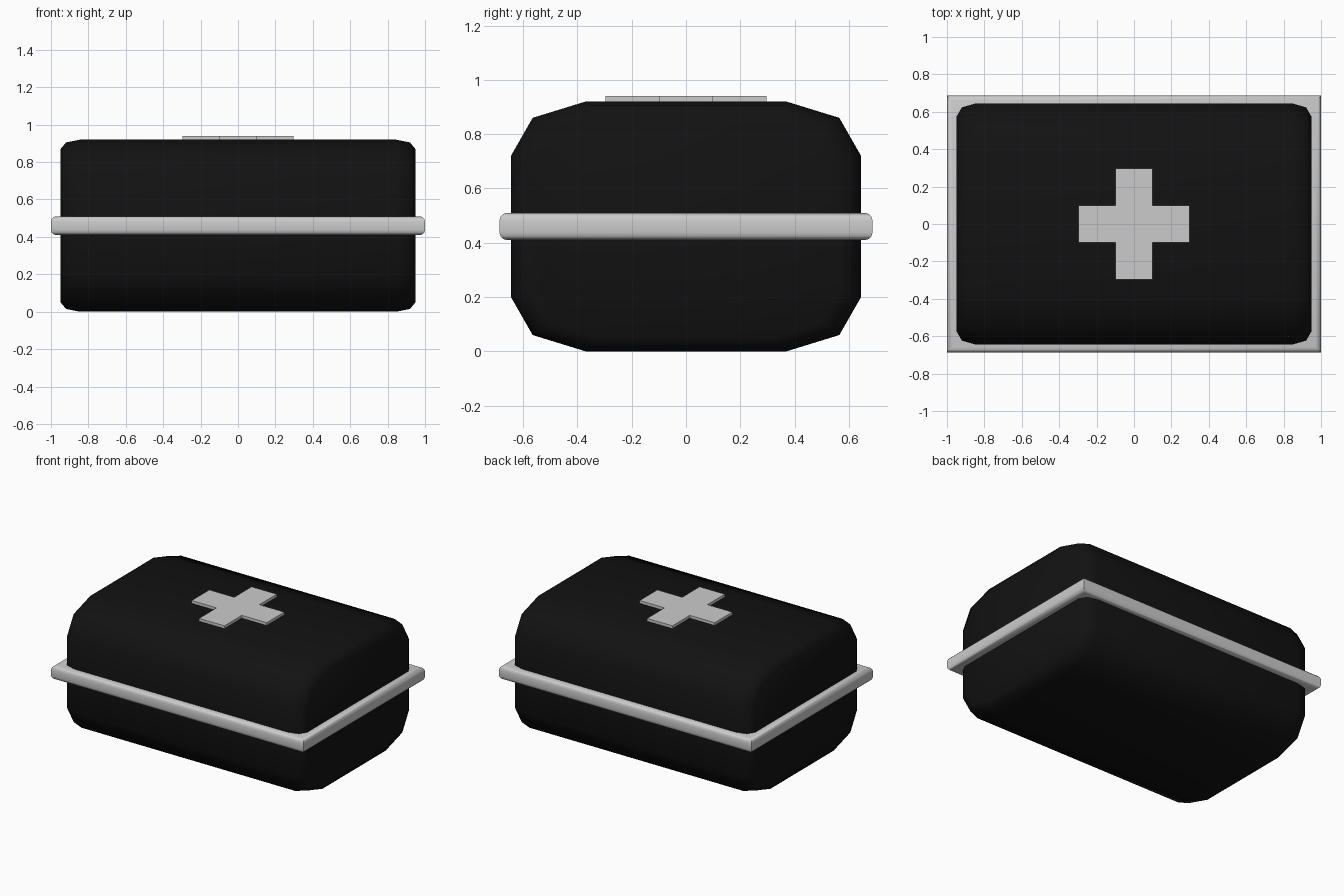
import bpy, bmesh, math

if "Cube" in bpy.data.objects:
    bpy.data.objects.remove(bpy.data.objects["Cube"])


def finish(bm, name, color=None, smooth=None):
    bmesh.ops.recalc_face_normals(bm, faces=bm.faces)
    mesh = bpy.data.meshes.new(name)
    bm.to_mesh(mesh)
    bm.free()
    obj = bpy.data.objects.new(name, mesh)
    bpy.context.collection.objects.link(obj)
    if color:
        mat = bpy.data.materials.new(name + "_paint")
        mat.diffuse_color = color
        mat.use_nodes = True
        mat.node_tree.nodes["Principled BSDF"].inputs["Base Color"].default_value = mat.diffuse_color
        mesh.materials.append(mat)
    if smooth:
        bpy.ops.object.select_all(action='DESELECT')
        obj.select_set(True)
        bpy.context.view_layer.objects.active = obj
        bpy.ops.object.shade_smooth_by_angle(angle=math.radians(smooth))
    return obj


# Case body: chamfered y/z profile lofted along x, with shrunken rings at the ends
MID = 0.46
quarter = [(0.645, 0.26), (0.565, 0.40), (0.37, 0.46)]
profile = (quarter + [(-y, z) for y, z in reversed(quarter)]
           + [(-y, -z) for y, z in quarter] + [(y, -z) for y, z in reversed(quarter)])
half = [(0.95, 0.887), (0.92, 0.967), (0.845, 1.0)]
stations = [(-x, s) for x, s in half] + list(reversed(half))
bm = bmesh.new()
rings = [[bm.verts.new((x, y * s, MID + z * s)) for y, z in profile] for x, s in stations]
n = len(profile)
for a, b in zip(rings, rings[1:]):
    for i in range(n):
        j = (i + 1) % n
        bm.faces.new((a[i], a[j], b[j], b[i]))
bm.faces.new(rings[0])
bm.faces.new(rings[-1])
finish(bm, "case_body", (0.006, 0.006, 0.006, 1), 60)

# Seam band: slab with rounded rim and sharp plan corners
bm = bmesh.new()
bmesh.ops.create_cube(bm, size=1)
for v in bm.verts:
    v.co = (v.co.x * 2, v.co.y * 1.374, MID + v.co.z * 0.1)
rim = [e for e in bm.edges if abs(e.verts[0].co.z - e.verts[1].co.z) < 1e-4]
bmesh.ops.bevel(bm, geom=rim, offset=0.028, segments=3, profile=0.5, affect='EDGES')
finish(bm, "seam_band", smooth=40)

# Raised cross on the lid
L, W = 0.297, 0.1
arm = [(L, -W), (L, W), (W, W)]
bm = bmesh.new()
outline = []
for k in range(4):
    c, s = round(math.cos(k * math.pi / 2)), round(math.sin(k * math.pi / 2))
    outline += [bm.verts.new((x * c - y * s, x * s + y * c, 0.90)) for x, y in arm]
face = bm.faces.new(outline)
top = bmesh.ops.extrude_face_region(bm, geom=[face])["geom"]
bmesh.ops.translate(bm, vec=(0, 0, 0.04),
                    verts=[g for g in top if isinstance(g, bmesh.types.BMVert)])
finish(bm, "lid_cross")
